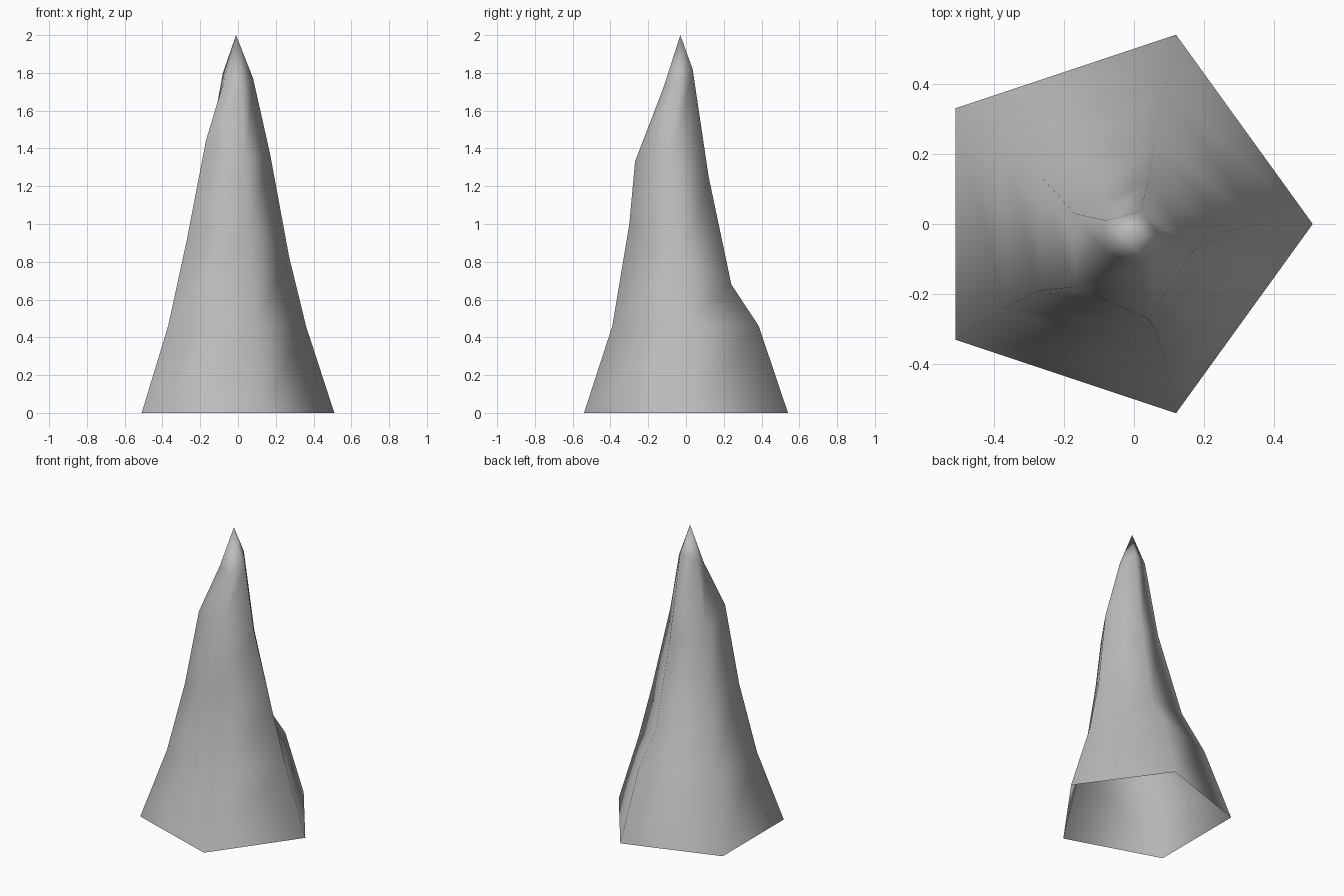
import bpy, bmesh

cube = bpy.data.objects.get("Cube")
if cube:
    bpy.data.objects.remove(cube)

# Stone colour
stone = bpy.data.materials.new("grey_stone")
stone.use_nodes = True
colour = (0.5, 0.5, 0.5, 1)
stone.diffuse_color = colour
stone.node_tree.nodes["Principled BSDF"].inputs["Base Color"].default_value = colour

# Five corner ridges, from base to just below the tip, counter-clockwise from the left
right_ridge_x = (-0.51, -0.37, -0.27, -0.17, -0.08)
mid_ridge_x = (0.12, 0.09, 0.06, 0.04, 0.02)
ridges = [
    ((0.51, 0.36, 0.27, 0.17, 0.08), (0, 0, -0.02, -0.075, -0.04), (0, 0.46, 0.83, 1.37, 1.77)),
    (mid_ridge_x, (0.54, 0.385, 0.24, 0.12, 0.035), (0, 0.46, 0.68, 1.25, 1.82)),
    (right_ridge_x, (0.33, 0.24, 0.14, 0.03, 0.01), (0, 0.46, 0.74, 1.31, 1.8)),
    (right_ridge_x, (-0.33, -0.24, -0.19, -0.18, -0.08), (0, 0.46, 0.92, 1.44, 1.74)),
    (mid_ridge_x, (-0.54, -0.39, -0.3, -0.27, -0.12), (0, 0.46, 1.0, 1.33, 1.72)),
]

# Skin neighbouring ridges with quads and close them at the tip; the base is open
bm = bmesh.new()
columns = [[bm.verts.new(p) for p in zip(*ridge)] for ridge in ridges]
tip = bm.verts.new((-0.01, -0.03, 2))
for a, b in zip(columns, columns[1:] + columns[:1]):
    for i in range(len(a) - 1):
        bm.faces.new((a[i], b[i], b[i + 1], a[i + 1]))
    bm.faces.new((a[-1], b[-1], tip))
for face in bm.faces:
    face.smooth = True

mesh = bpy.data.meshes.new("rock_spike")
bm.to_mesh(mesh)
bm.free()
mesh.materials.append(stone)
spike = bpy.data.objects.new("rock_spike", mesh)
bpy.context.collection.objects.link(spike)
